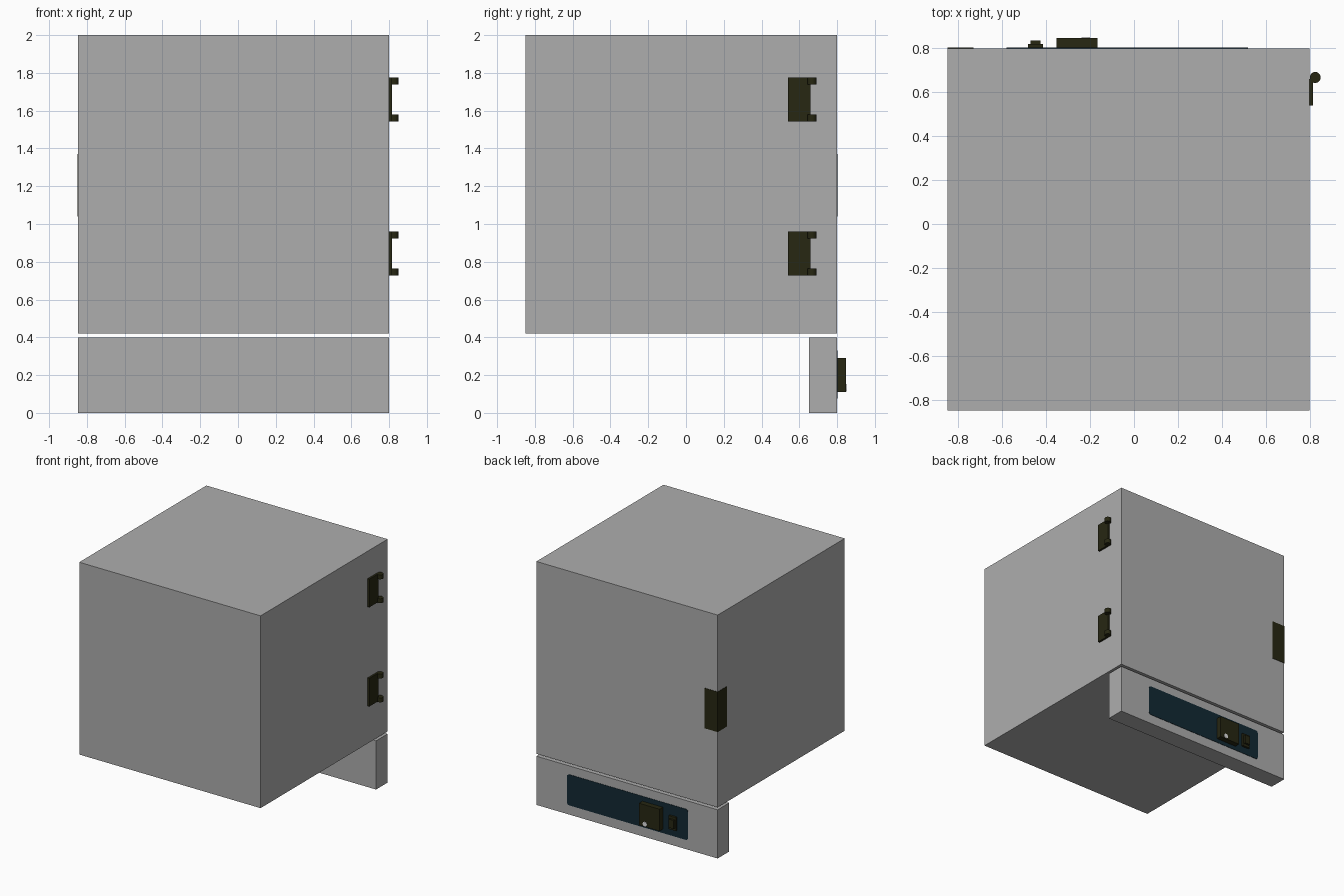
import bpy, bmesh, math
from mathutils import Vector

if "Cube" in bpy.data.objects:
    bpy.data.objects.remove(bpy.data.objects["Cube"])


def mat(name, rgb):
    m = bpy.data.materials.new(name)
    m.diffuse_color = (*rgb, 1)
    m.use_nodes = True
    m.node_tree.nodes["Principled BSDF"].inputs["Base Color"].default_value = m.diffuse_color
    return m


GREY = mat("grey_enamel", (0.42, 0.42, 0.42))
DARK = mat("dark_olive_plastic", (0.020, 0.020, 0.006))
NAVY = mat("navy_panel", (0.006, 0.022, 0.034))
WHITE = mat("white_knob", (0.75, 0.75, 0.75))


def finish(bm, name, material):
    me = bpy.data.meshes.new(name)
    bm.to_mesh(me)
    bm.free()
    me.materials.append(material)
    ob = bpy.data.objects.new(name, me)
    bpy.context.collection.objects.link(ob)
    return ob


def box(name, lo, hi, material, round_axis=None, radius=0.0, segments=3):
    """Box between two corners; edges along round_axis can be rounded."""
    bm = bmesh.new()
    bmesh.ops.create_cube(bm, size=1)
    lo, hi = Vector(lo), Vector(hi)
    for v in bm.verts:
        v.co = Vector([(lo[i] + hi[i]) / 2 + v.co[i] * (hi[i] - lo[i]) for i in range(3)])
    if round_axis is not None:
        edges = [e for e in bm.edges
                 if abs((e.verts[0].co - e.verts[1].co).normalized()[round_axis]) > 0.9]
        bmesh.ops.bevel(bm, geom=edges, offset=radius, segments=segments,
                        profile=0.5, affect='EDGES')
    return finish(bm, name, material)


def cylinder(name, centre, radius, depth, material, axis='Z', sides=24):
    bm = bmesh.new()
    bmesh.ops.create_cone(bm, cap_ends=True, segments=sides,
                          radius1=radius, radius2=radius, depth=depth)
    ob = finish(bm, name, material)
    ob.location = centre
    if axis == 'Y':
        ob.rotation_euler.x = math.radians(90)
    for p in ob.data.polygons:
        p.use_smooth = len(p.vertices) == 4
    return ob


# Oven chamber and the control strip below its door
box("chamber", (-0.848, -0.85, 0.42), (0.80, 0.80, 2.0), GREY)
box("control_base", (-0.848, 0.65, 0.0), (0.80, 0.80, 0.40), GREY)

# Control panel plate, display block with knob, power switch
box("control_panel", (-0.58, 0.797, 0.077), (0.52, 0.803, 0.33), NAVY, 1, 0.02)
box("display_block", (-0.352, 0.80, 0.11), (-0.166, 0.847, 0.29), DARK)
cylinder("display_knob", (-0.22, 0.847, 0.133), 0.019, 0.006, WHITE, 'Y')
box("switch_frame", (-0.482, 0.80, 0.135), (-0.415, 0.82, 0.245), DARK)
box("switch_rocker", (-0.472, 0.82, 0.155), (-0.425, 0.836, 0.225), DARK)

# Door grip: thin plates wrapping the corner opposite the hinges
box("grip_front", (-0.85, 0.797, 1.04), (-0.73, 0.803, 1.37), DARK)
box("grip_side", (-0.85, 0.68, 1.04), (-0.846, 0.803, 1.37), DARK)

# Two hinges: leaf plate and a knuckle at each end
for label, z in (("lower", 0.728), ("upper", 1.543)):
    box(label + "_hinge_leaf", (0.80, 0.54, z), (0.816, 0.66, z + 0.232), DARK)
    for end, dz in (("bottom", 0.018), ("top", 0.214)):
        cylinder(f"{label}_hinge_{end}_knuckle", (0.825, 0.667, z + dz),
                 0.025, 0.036, DARK)
